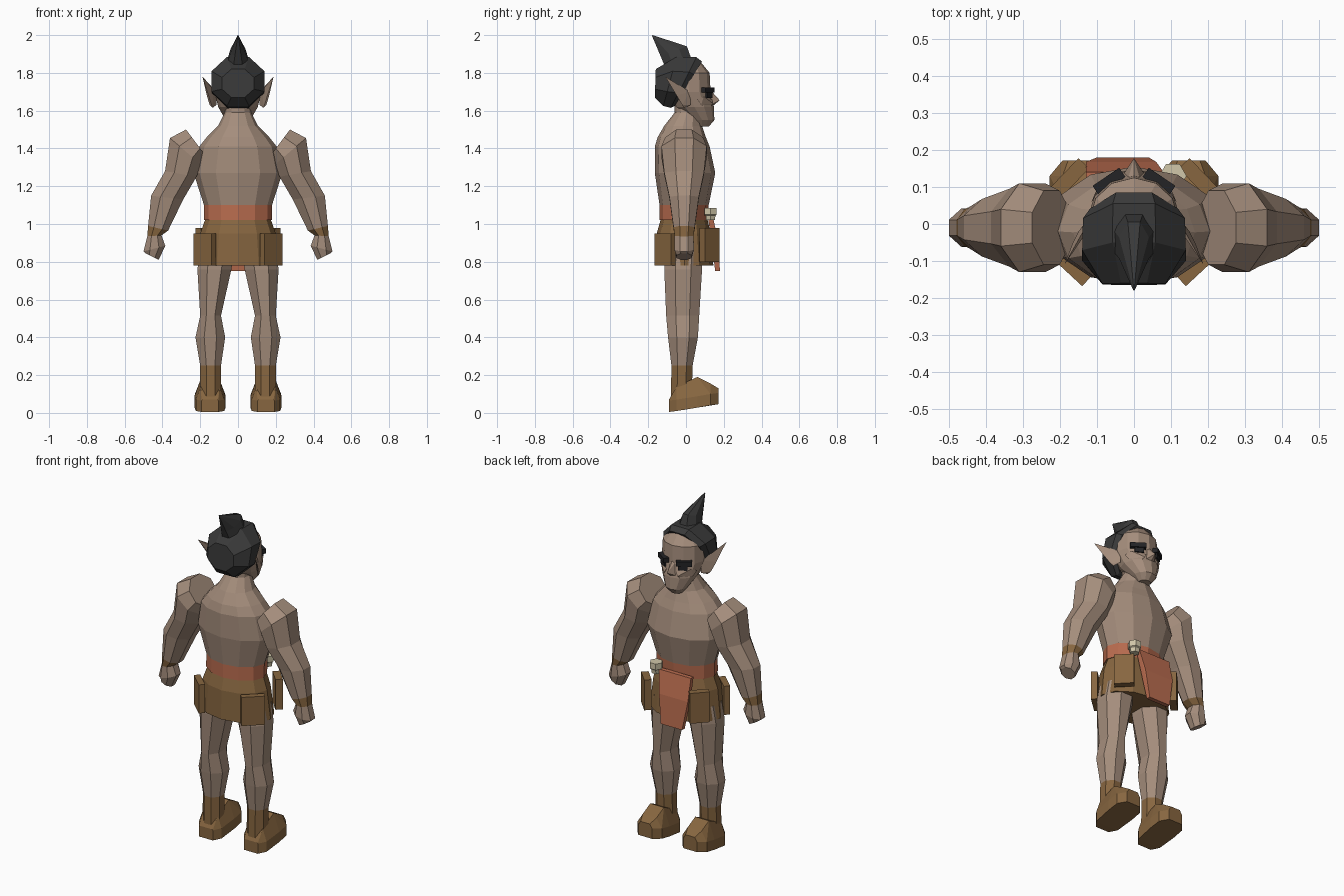
import bpy, bmesh
from math import sin, cos, pi
from mathutils import Vector

old = bpy.data.objects.get("Cube")
if old:
    bpy.data.objects.remove(old, do_unlink=True)


def material(name, *rgb):
    m = bpy.data.materials.new(name)
    m.use_nodes = True
    col = [(c / 255) ** 2.2 for c in rgb] + [1]
    m.diffuse_color = col
    m.node_tree.nodes["Principled BSDF"].inputs["Base Color"].default_value = col
    return m


SKIN = material("skin", 163, 140, 123)
LEATHER = material("brown leather", 134, 102, 66)
CLOTH = material("rust cloth", 184, 108, 80)
HAIR = material("dark hair", 60, 60, 60)
BROW = material("brow black", 40, 40, 42)
IVORY = material("ivory", 208, 198, 168)


def finish(name, bm, mats, mirror=False):
    bmesh.ops.recalc_face_normals(bm, faces=bm.faces)
    me = bpy.data.meshes.new(name)
    bm.to_mesh(me)
    bm.free()
    for m in mats:
        me.materials.append(m)
    ob = bpy.data.objects.new(name, me)
    bpy.context.collection.objects.link(ob)
    if mirror:
        mod = ob.modifiers.new("mirror", "MIRROR")
        mod.use_mirror_merge = False
    return ob


def loft(name, rings, mats, bands=(), mirror=False):
    """Skin a list of point rings; bands lists the segments using the second material."""
    bm = bmesh.new()
    rows = [[bm.verts.new(p) for p in r] for r in rings]
    n = len(rows[0])
    for k, (a, b) in enumerate(zip(rows, rows[1:])):
        for i in range(n):
            j = (i + 1) % n
            bm.faces.new((a[i], a[j], b[j], b[i])).material_index = int(k in bands)
    for k, row in ((0, rows[0]), (len(rows) - 2, rows[-1])):
        bm.faces.new(row).material_index = int(k in bands)
    return finish(name, bm, mats, mirror)


def level(z, rx, back, front, cx=0, n=12):
    """Horizontal oval ring between a back and a front y."""
    cy, ry = (back + front) / 2, (front - back) / 2
    return [(cx + rx * cos(2 * pi * i / n), cy + ry * sin(2 * pi * i / n), z) for i in range(n)]


def span(a, b, half, across, n=8):
    """Ring whose flat-sided outline spans from a to b, with a half width along across."""
    a, b, across = Vector(a), Vector(b), Vector(across)
    mid, arm, k = (a + b) / 2, (a - b) / 2, 1 / cos(pi / n)
    angles = [2 * pi * (i + 0.5) / n for i in range(n)]
    return [mid + arm * cos(t) * k + across * half * sin(t) * k for t in angles]


def hull(name, points, mat, mirror=False):
    bm = bmesh.new()
    for p in points:
        bm.verts.new(p)
    res = bmesh.ops.convex_hull(bm, input=bm.verts)
    junk = [e for e in res["geom_interior"] if isinstance(e, bmesh.types.BMVert)]
    bmesh.ops.delete(bm, geom=junk, context="VERTS")
    bmesh.ops.dissolve_limit(bm, angle_limit=0.02, verts=bm.verts, edges=bm.edges)
    return finish(name, bm, [mat], mirror)


def slab(name, a, b, z0, z1, thick, mat, mirror=True):
    """Upright plate whose outer face runs from a to b in plan."""
    a, b = Vector((*a, 0)), Vector((*b, 0))
    inward = (b - a).cross(Vector((0, 0, 1))).normalized() * thick
    if inward.dot(a + b) > 0:
        inward = -inward
    pts = [p + q + Vector((0, 0, z)) for p in (a, b) for q in (inward * 0, inward) for z in (z0, z1)]
    return hull(name, pts, mat, mirror)


# Torso with waist sash
loft("torso", [level(*r) for r in (
    (1.02, .18, -.14, .115), (1.10, .18, -.14, .12), (1.27, .235, -.165, .155),
    (1.41, .205, -.165, .125), (1.46, .165, -.15, .105), (1.52, .105, -.115, .085),
    (1.59, .07, -.06, .07), (1.65, .07, -.06, .07))], [SKIN, CLOTH], bands=(0,))

# Short skirt with four corner panels
loft("skirt", [level(*r) for r in (
    (1.02, .175, -.135, .115), (.95, .2, -.155, .13), (.78, .22, -.16, .145))], [LEATHER])
slab("back_panel", (.14, -.168), (.235, -.08), .78, .95, .035, LEATHER)
slab("front_panel", (.15, .178), (.225, .1), .8, .98, .04, LEATHER)

# Hanging front cloth
hull("front_cloth", [(x, y - d, z) for x0, x1, y, z in (
    (-.13, .08, .14, 1.05), (-.13, .06, .168, .92), (-.10, .04, .18, .75))
    for x in (x0, x1) for d in (0, .025)], CLOTH)

# Small cup on the sash
loft("belt_cup", [level(z, r, .13 - r, .13 + r, .105, 6) for z, r in (
    (1.02, .026), (1.045, .03), (1.05, .037), (1.085, .037))], [IVORY])

# Arms with wristbands: outer x, z, inner x, z, half depth
arm = ((.275, 1.50, .17, 1.36, .10), (.36, 1.455, .19, 1.31, .12),
       (.386, 1.28, .22, 1.25, .105), (.46, 1.15, .29, 1.13, .078),
       (.476, .99, .37, .965, .056), (.48, .935, .405, .94, .05),
       (.50, .855, .385, .885, .052), (.49, .845, .42, .81, .04))
loft("arms", [span((ox, -.01, oz), (ix, -.01, iz), d, (0, 1, 0)) for ox, oz, ix, iz, d in arm],
     [SKIN, LEATHER], bands=(4,), mirror=True)

# Legs with boot shafts: z, inner x, outer x, back y, front y
leg = ((.86, .02, .2, -.11, .09), (.76, .035, .215, -.115, .085), (.515, .09, .2, -.105, .07),
       (.4, .068, .225, -.095, .063), (.25, .09, .2, -.077, .035), (.08, .09, .2, -.08, .03))
loft("legs", [[(p.x, p.y, z) for p in span(((i + o) / 2, f, z), ((i + o) / 2, b, z), (o - i) / 2, (1, 0, 0))]
              for z, i, o, b, f in leg], [SKIN, LEATHER], bands=(4,), mirror=True)

# Feet: y, sole z, top z, sole half width, top half width
foot = ((-.09, .005, .07, .045, .04), (-.05, .01, .14, .075, .05), (.06, .028, .19, .082, .045),
        (.13, .04, .155, .08, .045), (.172, .046, .13, .045, .03))
hull("feet", [(.148 + s * w, y, z) for y, z0, z1, w0, w1 in foot
              for z, w in ((z0, w0), (z0 + .06, w0), (z1, w1)) for s in (-1, 1)], LEATHER, True)

# Head, nose, cheekbones, brows and eyes
loft("head", [level(*r) for r in (
    (1.515, .035, .05, .12), (1.55, .065, .02, .15), (1.62, .105, -.06, .148),
    (1.70, .125, -.1, .13), (1.80, .12, -.1, .125), (1.855, .075, -.06, .08))], [SKIN])
hull("nose", [(0, .12, 1.72), (.015, .125, 1.7), (-.015, .125, 1.7), (.032, .13, 1.63),
              (-.032, .13, 1.63), (0, .178, 1.655), (0, .13, 1.615)], SKIN)
hull("cheekbones", [(.03, .14, 1.66), (.1, .095, 1.675), (.115, .06, 1.66),
                    (.045, .145, 1.635), (.105, .08, 1.63), (.06, .11, 1.61)], SKIN, True)
slab("brows", (.04, .152), (.112, .103), 1.695, 1.722, .03, BROW)
slab("eyes", (.045, .139), (.088, .112), 1.668, 1.695, .009, BROW)

# Pointed ears
hull("ears", [(.115, .02, 1.7), (.115, .025, 1.63), (.135, -.01, 1.615), (.15, -.02, 1.63),
              (.165, -.05, 1.68), (.13, -.025, 1.71), (.188, -.11, 1.78)], SKIN, True)

# Swept back hair and topknot spike: top y, z, bottom y, z, half width
hair = ((.085, 1.86, -.06, 1.625, .118), (.055, 1.883, -.08, 1.615, .138),
        (-.05, 1.885, -.12, 1.625, .14), (-.16, 1.82, -.165, 1.67, .085))
spike = ((.03, 1.87, -.11, 1.83, .06), (.005, 1.94, -.135, 1.89, .04), (-.176, 2.0, -.18, 1.996, .002))
for name, rows in (("hair", hair), ("topknot", spike)):
    loft(name, [span((0, ty, tz), (0, by, bz), w, (1, 0, 0)) for ty, tz, by, bz, w in rows], [HAIR])
